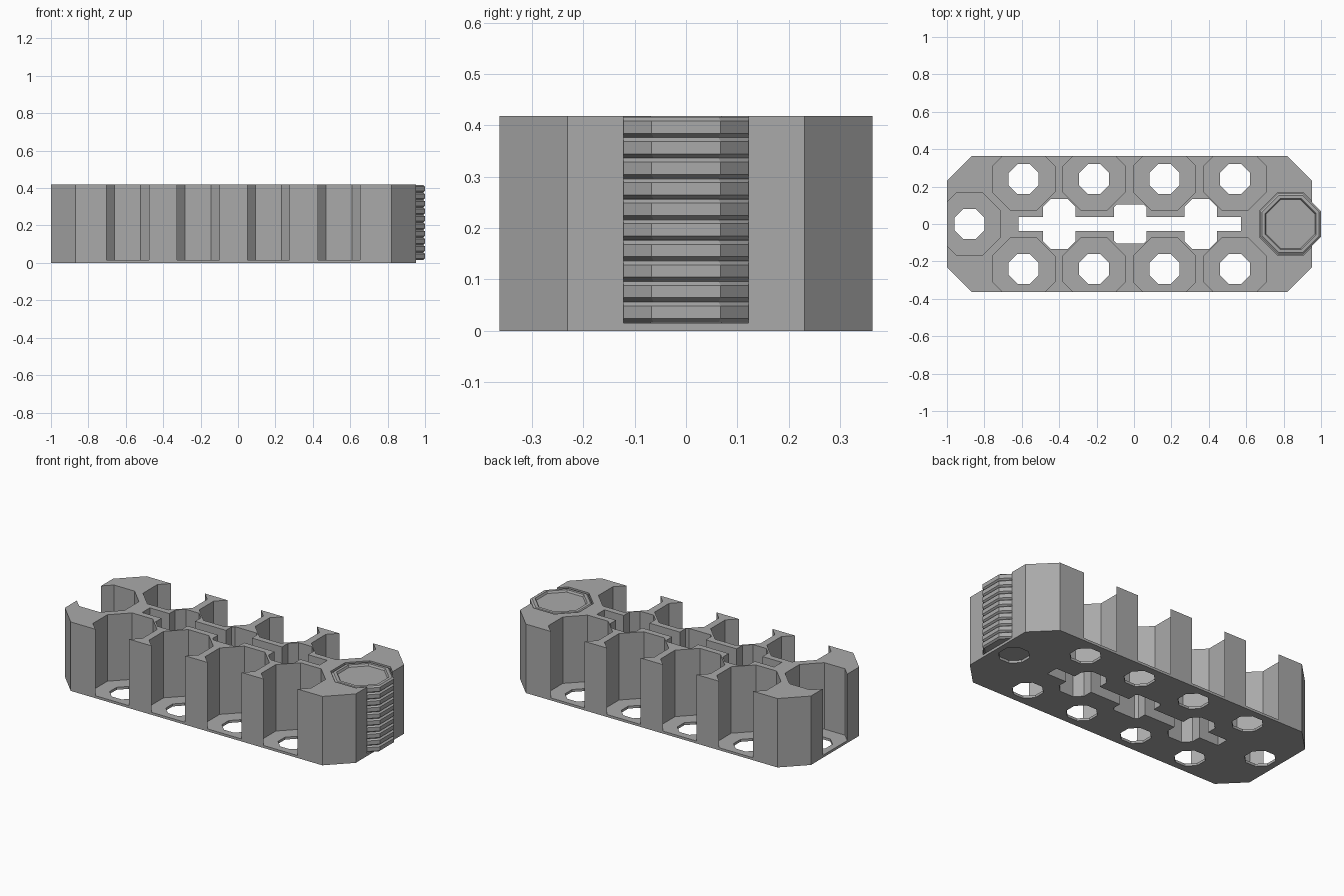
import bpy, bmesh, math

if "Cube" in bpy.data.objects:
    bpy.data.objects.remove(bpy.data.objects["Cube"])

H = 0.418          # overall height
FLOOR = 0.015      # thickness of pocket floors
PX = [-0.59, -0.213, 0.163, 0.54]   # pocket columns
PY = 0.24

mat = bpy.data.materials.new("plain grey")
mat.diffuse_color = (0.4, 0.4, 0.4, 1)
mat.use_nodes = True
mat.node_tree.nodes["Principled BSDF"].inputs["Base Color"].default_value = mat.diffuse_color


def octagon(cx, cy, a):
    r = a / math.cos(math.pi / 8)
    return [(cx + r * math.cos(math.pi / 8 + i * math.pi / 4),
             cy + r * math.sin(math.pi / 8 + i * math.pi / 4)) for i in range(8)]


def loft(bm, rings):
    """Closed solid through (outline, z) rings."""
    loops = [[bm.verts.new((x, y, z)) for x, y in o] for o, z in rings]
    n = len(loops[0])
    for a, b in zip(loops, loops[1:]):
        for i in range(n):
            j = (i + 1) % n
            bm.faces.new((a[i], a[j], b[j], b[i]))
    bm.faces.new(loops[0][::-1])
    bm.faces.new(loops[-1])


def make(name, solids):
    bm = bmesh.new()
    for rings in solids:
        loft(bm, rings)
    bmesh.ops.recalc_face_normals(bm, faces=bm.faces)
    me = bpy.data.meshes.new(name)
    bm.to_mesh(me)
    bm.free()
    ob = bpy.data.objects.new(name, me)
    bpy.context.collection.objects.link(ob)
    me.materials.append(mat)
    return ob


def cut(target, cutter):
    m = target.modifiers.new("cut", 'BOOLEAN')
    m.operation, m.solver, m.object = 'DIFFERENCE', 'EXACT', cutter
    bpy.context.view_layer.objects.active = target
    bpy.ops.object.modifier_apply(modifier=m.name)
    bpy.data.objects.remove(cutter)


# body block with chamfered corners
x0, x1, y1, c = -1.0, 0.952, 0.363, 0.132
outline = [(x0 + c, -y1), (x1 - c, -y1), (x1, -y1 + c), (x1, y1 - c),
           (x1 - c, y1), (x0 + c, y1), (x0, y1 - c), (x0, -y1 + c)]
body = make("holder_body", [[(outline, 0), (outline, H)]])

# open-sided octagonal pockets, including end socket and peg seat
centres = [(x, s * PY) for x in PX for s in (-1, 1)] + [(-0.88, 0), (0.837, 0)]
cut(body, make("pocket_cutter",
    [[(octagon(x, y, 0.167), FLOOR), (octagon(x, y, 0.167), H + 0.1)] for x, y in centres]))

# octagonal floor holes
cut(body, make("hole_cutter",
    [[(octagon(x, y, 0.08), -0.1), (octagon(x, y, 0.08), 0.1)] for x, y in centres]))

# central slot with three wider bays, mirrored about y = 0
half = [(-0.617, 0.037)]
for cx, top, k in ((-0.4, 0.135, 0.042), (-0.02, 0.105, 0.015), (0.357, 0.135, 0.042)):
    w = 0.087
    half += [(cx - w, 0.037), (cx - w, top - k), (cx - w + k, top),
             (cx + w - k, top), (cx + w, top - k), (cx + w, 0.037)]
half.append((0.573, 0.037))
slot = half + [(x, -y) for x, y in reversed(half)]
cut(body, make("slot_cutter", [[(slot, -0.1), (slot, H + 0.1)]]))

# ribbed octagonal peg
rings = []
n, z0, p = 10, 0.0165, 0.04
for i in range(n):
    z = z0 + i * p
    for a, dz in ((0.153, 0), (0.163, 0.008), (0.163, 0.032), (0.153, p - 0.0005)):
        rings.append((octagon(0.837, 0, a), z + dz))
# shallow recess in the peg top
rings += [(octagon(0.837, 0, 0.136), z0 + n * p), (octagon(0.837, 0, 0.130), z0 + n * p - 0.012)]
make("ribbed_peg", [rings])
